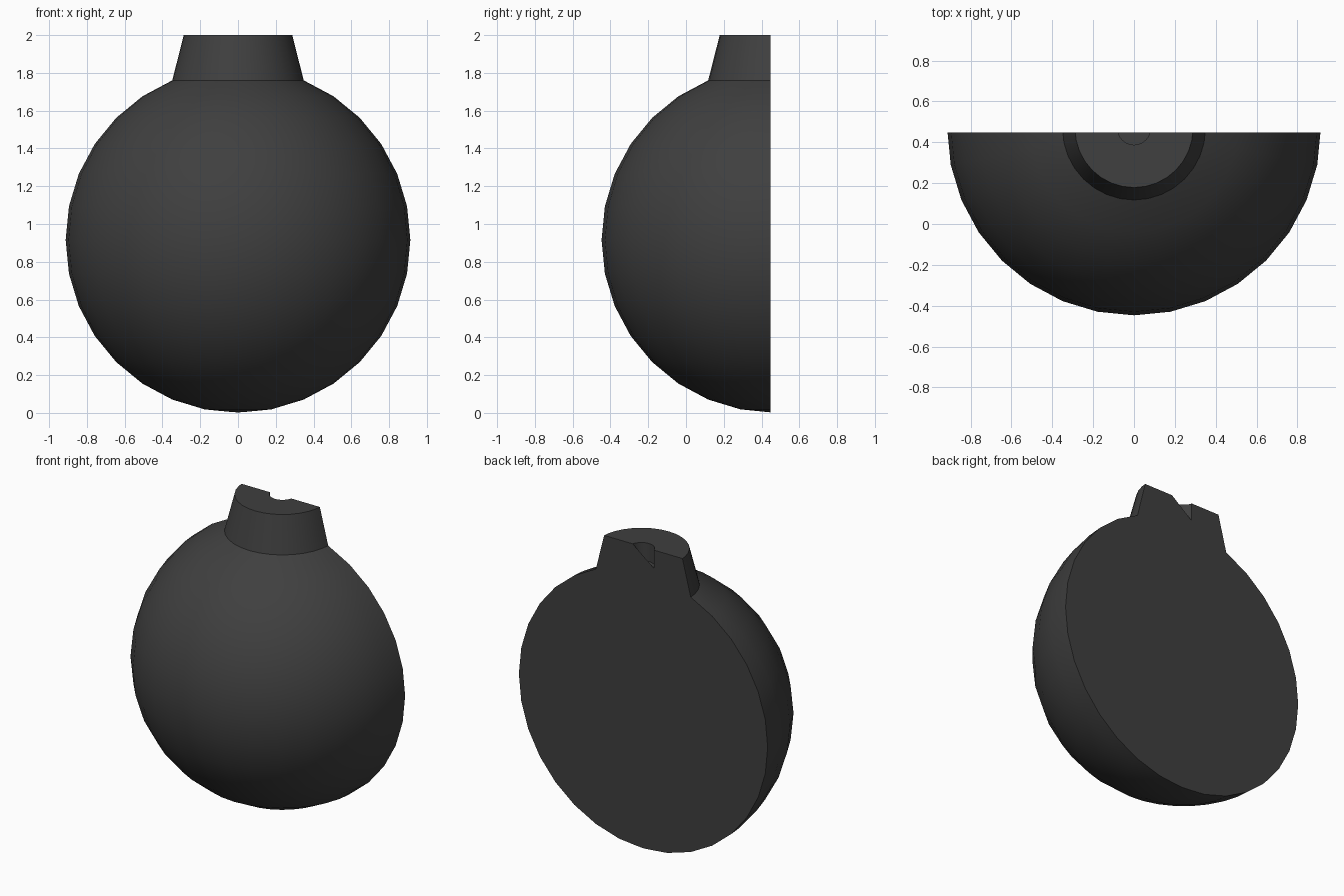
import bpy, bmesh
from math import sin, cos, pi
from mathutils import Vector, Matrix

if "Cube" in bpy.data.objects:
    bpy.data.objects.remove(bpy.data.objects["Cube"])

R, CZ, AXIS_Y, CUT = 0.9145, 0.9155, 0.4675, -0.02
TOP, FLOOR, HOLE = 2.0, 1.88, 0.08

# Profile: round body, tapered neck, shallow fuse hole
profile = [(R * sin(i * pi / 16), CZ - R * cos(i * pi / 16)) for i in range(15)]
profile += [(0.289, TOP), (HOLE, TOP), (HOLE, FLOOR), (0, FLOOR)]

bm = bmesh.new()
pts = [bm.verts.new((r, 0, z)) for r, z in profile]
edges = [bm.edges.new(p) for p in zip(pts, pts[1:])]
bmesh.ops.spin(bm, geom=pts + edges, cent=(0, 0, 0), axis=(0, 0, 1),
               angle=2 * pi, steps=32, use_duplicate=False)
bmesh.ops.remove_doubles(bm, verts=bm.verts, dist=1e-4)

# Slice off the back half and close it with a flat face
res = bmesh.ops.bisect_plane(bm, geom=bm.verts[:] + bm.edges[:] + bm.faces[:],
                             plane_co=(0, CUT, 0), plane_no=(0, 1, 0),
                             dist=1e-5, clear_outer=True)
cut_edges = [e for e in bm.edges if e.is_boundary]
bmesh.ops.edgeloop_fill(bm, edges=cut_edges)

# Half of the fuse hole's open side is covered by a triangle
cut_verts = [v for v in bm.verts if abs(v.co.y - CUT) < 1e-4]


def nearest(x, z):
    return min(cut_verts, key=lambda v: (v.co - Vector((x, CUT, z))).length)


bmesh.ops.recalc_face_normals(bm, faces=bm.faces)
tri = bm.faces.new([bm.verts.new(nearest(x, z).co) for x, z in
                    ((HOLE, TOP), (HOLE, FLOOR), (-HOLE, FLOOR))])
tri.normal_update()
if tri.normal.y < 0:
    tri.normal_flip()
bmesh.ops.transform(bm, matrix=Matrix.Translation((0, AXIS_Y, 0)), verts=bm.verts)

mesh = bpy.data.meshes.new("half_round_body")
bm.to_mesh(mesh)
bm.free()
body = bpy.data.objects.new("half_round_body", mesh)
bpy.context.collection.objects.link(body)

# Dark grey finish, smooth with sharp edges
mat = bpy.data.materials.new("dark_grey")
mat.diffuse_color = (0.05, 0.05, 0.05, 1)
mat.use_nodes = True
mat.node_tree.nodes["Principled BSDF"].inputs["Base Color"].default_value = mat.diffuse_color
mesh.materials.append(mat)
bpy.context.view_layer.objects.active = body
body.select_set(True)
bpy.ops.object.shade_smooth_by_angle(angle=pi / 6)
